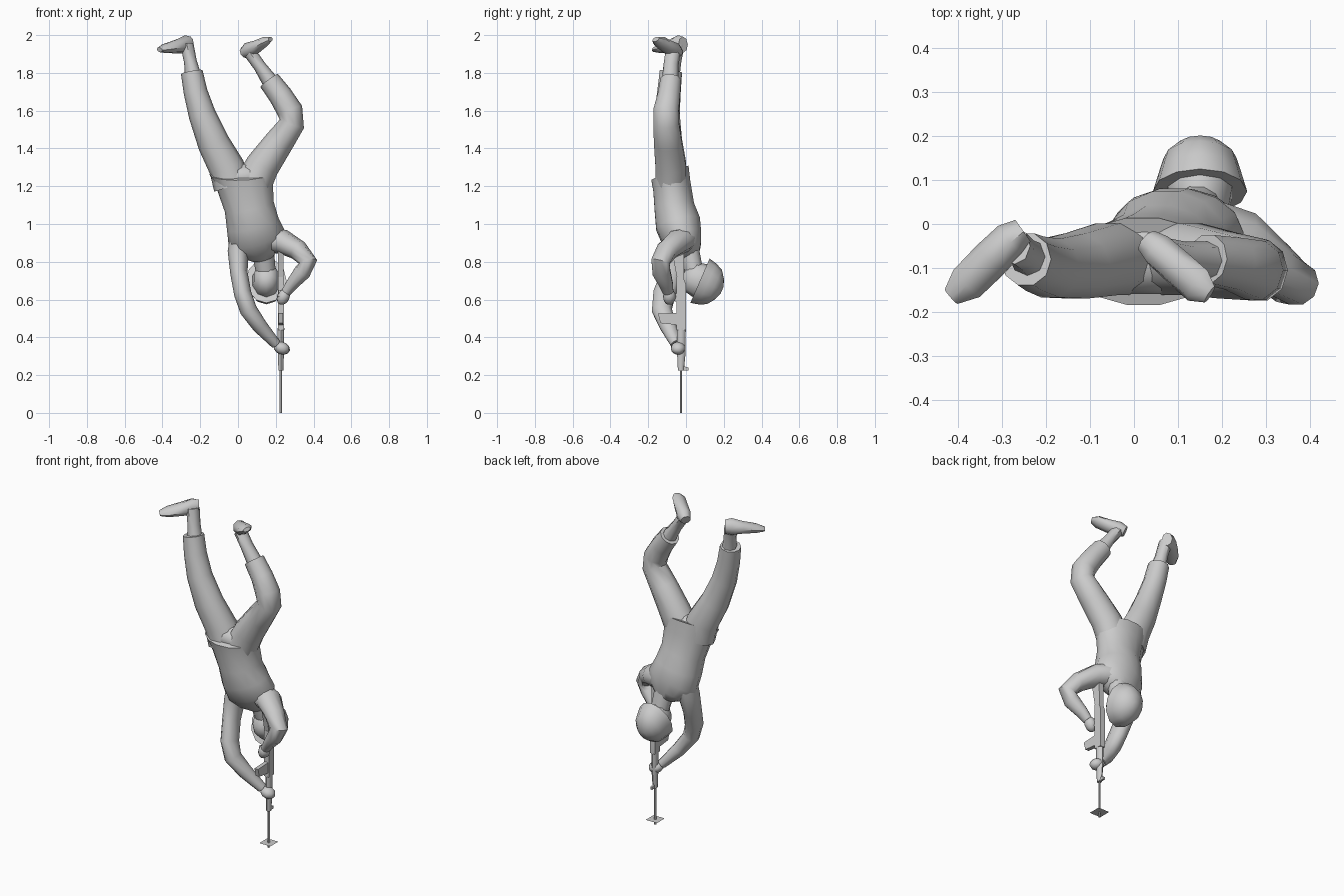
import bpy, bmesh, math
from mathutils import Vector, Matrix

grey = bpy.data.materials.new("plain grey")
grey.diffuse_color = (0.6, 0.6, 0.6, 1)


def finish(name, bm, angle=50):
    bmesh.ops.recalc_face_normals(bm, faces=bm.faces)
    me = bpy.data.meshes.new(name)
    bm.to_mesh(me)
    bm.free()
    me.materials.append(grey)
    for p in me.polygons:
        p.use_smooth = True
    me.set_sharp_from_angle(angle=math.radians(angle))
    ob = bpy.data.objects.new(name, me)
    bpy.context.collection.objects.link(ob)
    return ob


def tube(name, rings, ref=(0, 1, 0), sides=10, normals={}, angle=50):
    """Loft of ellipses. Ring: (centre, radius across ref, radius along ref)."""
    bm = bmesh.new()
    ref = Vector(ref)
    pts = [Vector(r[0]) for r in rings]
    loops = []
    for i, (c, ru, rv) in enumerate(rings):
        t = Vector(normals[i]) if i in normals else pts[min(i + 1, len(pts) - 1)] - pts[max(i - 1, 0)]
        t.normalize()
        u = t.cross(ref).normalized()
        v = u.cross(t)
        loops.append([bm.verts.new(pts[i] + u * ru * math.cos(a) + v * rv * math.sin(a))
                      for a in (2 * math.pi * k / sides for k in range(sides))])
    for a, b in zip(loops, loops[1:]):
        for k in range(sides):
            n = (k + 1) % sides
            bm.faces.new((a[k], a[n], b[n], b[k]))
    bm.faces.new(loops[0])
    bm.faces.new(loops[-1])
    return finish(name, bm, angle)


def blob(name, c, r, rot=0):
    bm = bmesh.new()
    bmesh.ops.create_uvsphere(bm, u_segments=9, v_segments=6, radius=1)
    bm.transform(Matrix.Translation(c) @ Matrix.Rotation(rot, 4, 'Y') @ Matrix.Diagonal((*r, 1)))
    return finish(name, bm, 60)


def slab(name, profile, x, w):
    """Side profile of (y, z) points, extruded across x."""
    bm = bmesh.new()
    f = bm.faces.new([bm.verts.new((x - w / 2, y, z)) for y, z in profile])
    ext = bmesh.ops.extrude_face_region(bm, geom=[f])["geom"]
    bmesh.ops.translate(bm, vec=(w, 0, 0), verts=[g for g in ext if isinstance(g, bmesh.types.BMVert)])
    return finish(name, bm, 30)


# Jacket with a flared, tilted hem
tube("jacket", [((0.02, -0.085, 1.27), .172, .108), ((0.035, -0.075, 1.20), .15, .104),
                ((0.06, -0.062, 1.09), .132, .108), ((0.078, -0.042, 1.0), .14, .122),
                ((0.10, -0.02, 0.92), .155, .108), ((0.12, 0.005, 0.86), .12, .08),
                ((0.13, 0.02, 0.82), .06, .05)], sides=14,
     normals={0: (0.04, 0.38, -1), 1: (0.05, 0.28, -1)})
blob("trouser_seat", (0.025, -0.078, 1.25), (.135, .085, .07))

# Trousers: straight leg and bent leg
tube("straight_trouser_leg", [((-0.03, -0.08, 1.20), .10, .085), ((-0.06, -0.08, 1.30), .095, .085),
                              ((-0.13, -0.095, 1.43), .085, .078), ((-0.19, -0.10, 1.58), .072, .07),
                              ((-0.225, -0.09, 1.70), .063, .065), ((-0.245, -0.08, 1.805), .058, .062)])
tube("bent_trouser_leg", [((0.07, -0.08, 1.19), .10, .085), ((0.13, -0.08, 1.31), .09, .085),
                          ((0.215, -0.095, 1.43), .078, .078), ((0.285, -0.105, 1.53), .068, .072),
                          ((0.275, -0.105, 1.60), .069, .07), ((0.225, -0.09, 1.68), .063, .062),
                          ((0.165, -0.08, 1.76), .058, .058)])

# Boots: shaft, then foot with the sole turned up
tube("straight_boot_shaft", [((-0.235, -0.08, 1.77), .045, .045), ((-0.252, -0.065, 1.86), .034, .04),
                             ((-0.27, -0.05, 1.95), .035, .042)], sides=8)
tube("straight_boot_foot", [((-0.252, -0.015, 1.95), .03, .042), ((-0.28, -0.035, 1.95), .042, .05),
                            ((-0.325, -0.08, 1.94), .045, .037), ((-0.38, -0.135, 1.93), .043, .026),
                            ((-0.415, -0.165, 1.922), .022, .013)], ref=(0.25, 0.1, 1), sides=8)
tube("bent_boot_shaft", [((0.18, -0.085, 1.74), .045, .045), ((0.115, -0.08, 1.835), .033, .04),
                         ((0.065, -0.07, 1.905), .034, .04)], sides=8)
tube("bent_boot_foot", [((0.03, -0.04, 1.905), .03, .03), ((0.055, -0.06, 1.92), .04, .042),
                        ((0.10, -0.10, 1.94), .042, .034), ((0.145, -0.14, 1.967), .042, .026),
                        ((0.172, -0.16, 1.978), .022, .012)], ref=(-0.45, 0.0, 0.9), sides=8)

# Sleeves and hands
tube("front_sleeve", [((0.03, -0.02, 0.95), .07, .075), ((0.0, -0.03, 0.85), .055, .07),
                      ((0.005, -0.07, 0.74), .046, .062), ((0.025, -0.115, 0.63), .046, .062),
                      ((0.055, -0.128, 0.545), .046, .055), ((0.115, -0.095, 0.46), .04, .045),
                      ((0.20, -0.052, 0.365), .027, .03)])
tube("rear_sleeve", [((0.15, -0.01, 0.92), .07, .075), ((0.24, -0.04, 0.905), .065, .075),
                     ((0.32, -0.10, 0.86), .054, .06), ((0.37, -0.135, 0.80), .05, .052),
                     ((0.34, -0.13, 0.745), .045, .05), ((0.285, -0.105, 0.68), .033, .038),
                     ((0.255, -0.095, 0.64), .026, .03)])
blob("front_hand", (0.232, -0.042, 0.342), (.045, .04, .033), 0.3)
blob("rear_hand", (0.24, -0.088, 0.615), (.034, .035, .045), 0.4)

# Neck, head and helmet, with the crown towards the back
tube("neck", [((0.13, 0.015, 0.87), .06, .055), ((0.148, 0.045, 0.74), .052, .05)])
up = Vector((0, 0.92, -0.4))
base = Vector((0.15, 0.085, 0.695))
tube("head", [(base + up * h, a, b) for h, a, b in
              ((.04, .085, .07), (-.01, .095, .077), (-.06, .085, .068), (-.09, .062, .05), (-.105, .03, .025))],
     ref=(1, 0, 0))
tube("helmet", [(base + up * h, a, b) for h, a, b in
                ((-.012, .128, .107), (.03, .118, .095), (.07, .10, .083), (.10, .06, .052), (.115, .02, .018))],
     ref=(1, 0, 0), sides=12)

# Rifle, muzzle down
gx = 0.227
tube("barrel", [((gx, -0.027, 0), .007, .007), ((gx, -0.027, 0.26), .007, .007)], sides=6)
tube("handguard", [((gx, -0.027, 0.225), .013, .016), ((gx, -0.025, 0.31), .016, .022),
                   ((gx, -0.025, 0.45), .018, .024)], sides=8)
slab("front_sight", [(-0.02, 0.225), (0.012, 0.225), (0.012, 0.24), (-0.02, 0.25)], gx, 0.012)
slab("receiver", [(-0.05, 0.44), (0.0, 0.44), (0.0, 0.68), (-0.015, 0.72), (-0.05, 0.72)], gx, 0.032)
slab("magazine", [(-0.04, 0.465), (-0.135, 0.475), (-0.148, 0.525), (-0.04, 0.53)], gx, 0.024)
slab("pistol_grip", [(-0.045, 0.585), (-0.11, 0.615), (-0.10, 0.65), (-0.045, 0.63)], gx, 0.024)
slab("stock", [(-0.045, 0.70), (-0.01, 0.70), (-0.012, 0.89), (-0.085, 0.89), (-0.075, 0.86)], gx, 0.03)

# Thin square plate round the muzzle
bm = bmesh.new()
bmesh.ops.create_grid(bm, x_segments=1, y_segments=1, size=0.038,
                      matrix=Matrix.Translation((gx, -0.027, 0.03)))
finish("muzzle_plate", bm)
